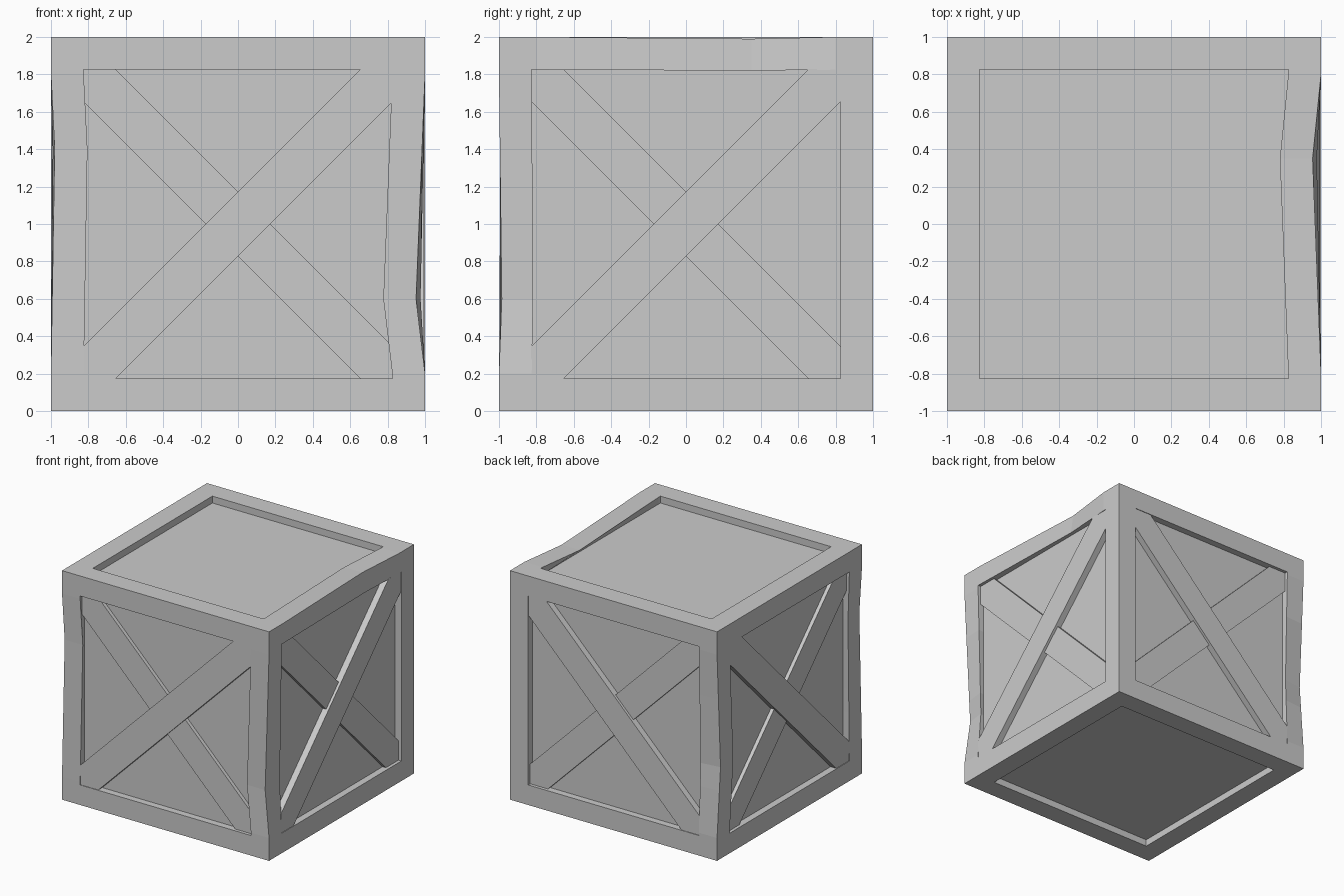
import bpy, bmesh
from mathutils import Vector

if "Cube" in bpy.data.objects:
    bpy.data.objects.remove(bpy.data.objects["Cube"])

RAIL = 0.175     # width of the frame rails
RECESS = 0.06    # depth of the panels behind the frame
INNER = 1 - RAIL


def finish(bm, name):
    bmesh.ops.recalc_face_normals(bm, faces=bm.faces[:])
    mesh = bpy.data.meshes.new(name)
    bm.to_mesh(mesh)
    bm.free()
    obj = bpy.data.objects.new(name, mesh)
    bpy.context.collection.objects.link(obj)
    return obj


# Crate body: cube with every face inset into a frame and a sunken panel
bm = bmesh.new()
bmesh.ops.create_cube(bm, size=2)
bmesh.ops.translate(bm, verts=bm.verts[:], vec=(0, 0, 1))
panels = bm.faces[:]
bmesh.ops.inset_individual(bm, faces=panels, thickness=RAIL, use_even_offset=True)
bmesh.ops.inset_individual(bm, faces=panels, thickness=0, depth=-RECESS)

# Extra cuts so that the worn edges can be bent
for axis, cuts in ((2, (0.2, 0.6, 0.8, 1.4, 1.8)), (1, (-0.8, 0.35, 0.8))):
    for c in cuts:
        co, no = Vector(), Vector()
        co[axis], no[axis] = c, 1
        bmesh.ops.bisect_plane(bm, geom=bm.verts[:] + bm.edges[:] + bm.faces[:],
                               plane_co=co, plane_no=no)


def dent(run, low, peak, high, a, b, offset):
    """Bend a rail along axis run; a and b are (axis, side) of its two faces.
    Face a is pushed inwards, so its own inner border moves only half as far."""
    for v in bm.verts:
        p = v.co - Vector((0, 0, 1))
        pa, pb = p[a[0]] * a[1], p[b[0]] * b[1]
        t = v.co[run]
        if pa < INNER - 0.08 or pb < INNER - 0.04 or not low < t < high:
            continue
        if pa < 0.97 and pb < 0.97:
            continue
        k = (t - low) / (peak - low) if t < peak else (high - t) / (high - peak)
        if pb < 0.9:
            k *= 0.5
        v.co += Vector(offset) * k


# Worn edges: front right, front left, back left, and top right
dent(2, 0.2, 0.6, 1.8, (0, 1), (1, -1), (-0.048, 0.015, 0))
dent(2, 0.2, 1.4, 1.8, (0, -1), (1, -1), (0.02, 0.008, 0))
dent(2, 0.2, 0.8, 1.8, (1, 1), (0, -1), (0, -0.048, 0))
dent(1, -0.8, 0.35, 0.8, (0, 1), (2, 1), (-0.045, 0, -0.01))
finish(bm, "crate_body")


def brace(name, side, flip, top, mirror_axis):
    """Diagonal plank clipped to the frame opening, mirrored to the opposite side."""
    a, w = INNER + 0.004, 0.172
    outline = [(-a, -a), (-a + w, -a), (a, a - w), (a, a), (a - w, a), (-a, -a + w)]

    def place(u, v, d):
        u *= flip
        return (u, -d, 1 + v) if side == "front" else (d, u, 1 + v)

    bm = bmesh.new()
    face = bm.faces.new([bm.verts.new(place(u, v, 1 - RECESS - 0.01)) for u, v in outline])
    ext = bmesh.ops.extrude_face_region(bm, geom=[face])
    depth = top - (1 - RECESS - 0.01)
    shift = (0, -depth, 0) if side == "front" else (depth, 0, 0)
    bmesh.ops.translate(bm, vec=shift,
                        verts=[g for g in ext["geom"] if isinstance(g, bmesh.types.BMVert)])
    if not any(len(f.verts) == 6 and f is face for f in bm.faces):
        bm.faces.new([v for v in face.verts] if face.is_valid else [])
    obj = finish(bm, name)
    mod = obj.modifiers.new("opposite_side", 'MIRROR')
    mod.use_axis = [mirror_axis == i for i in range(3)]
    mod.use_mirror_merge = False


# Crossed braces on the four sides: one nearly flush, one lower behind it
for side, axis in (("front", 1), ("right", 0)):
    brace(side + "_upper_brace", side, 1, 0.995, axis)
    brace(side + "_lower_brace", side, -1, 0.972, axis)
